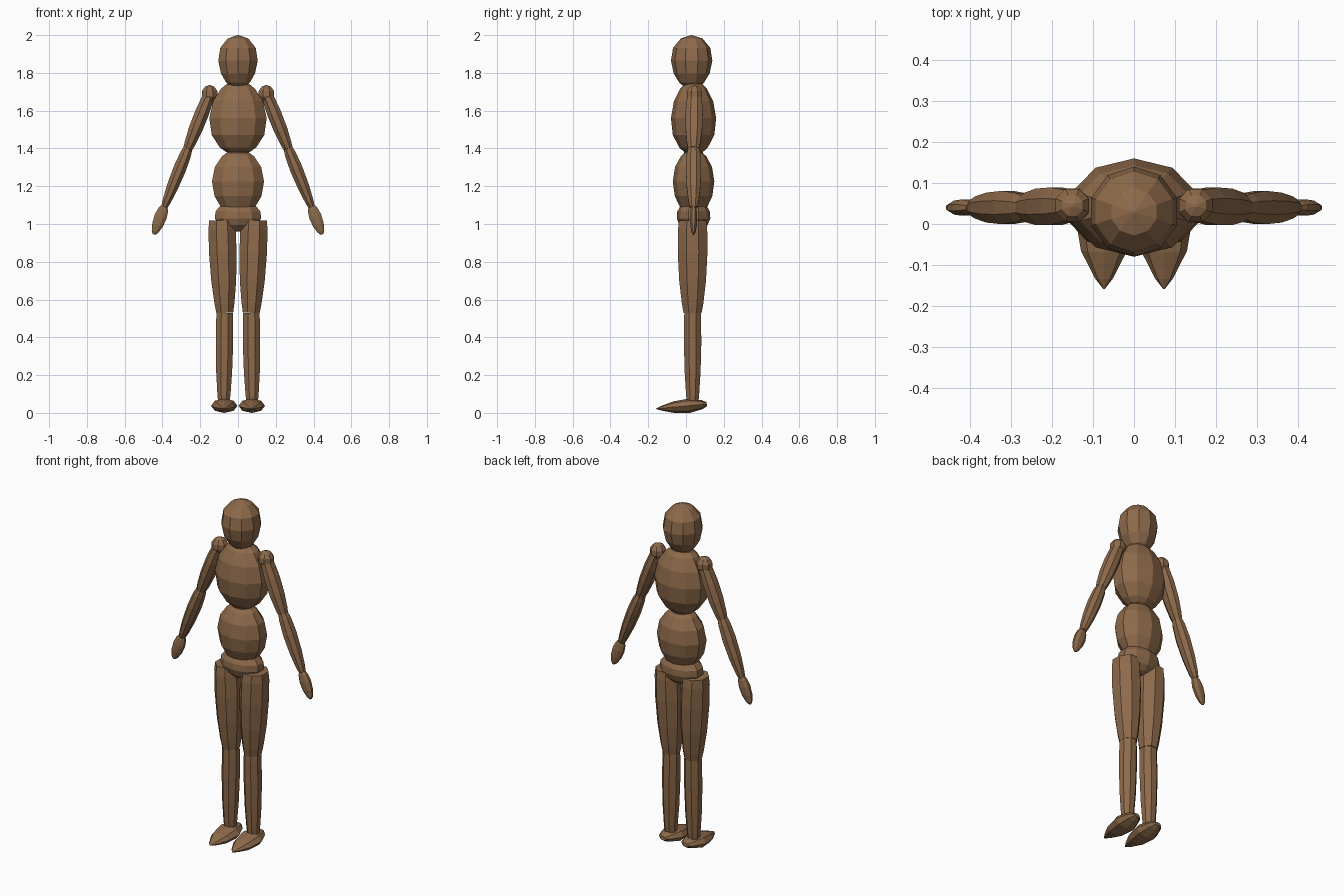
import bpy
import bmesh
from math import sin, cos, pi
from mathutils import Vector

default_cube = bpy.data.objects.get("Cube")
if default_cube:
    bpy.data.objects.remove(default_cube, do_unlink=True)

# Single wood colour
wood = bpy.data.materials.new("brown_wood")
wood.use_nodes = True
wood.diffuse_color = (0.27, 0.145, 0.07, 1)
wood.node_tree.nodes["Principled BSDF"].inputs["Base Color"].default_value = wood.diffuse_color


def swell(t, peak, start_size, end_size, power):
    """Relative radius of an egg-shaped profile that is widest at peak."""
    if t < peak:
        distance, size = (peak - t) / peak, start_size
    else:
        distance, size = (t - peak) / (1 - peak), end_size
    return (1 - (1 - size * size) * distance * distance) ** power


def turned_part(name, start, end, width, depth, peak, start_size, end_size,
                sides=8, phase=0.5, power=0.5, segments=5):
    """Faceted egg-shaped part along a straight axis; width and depth are radii."""
    start, end = Vector(start), Vector(end)
    axis = (end - start).normalized()
    lengthwise = abs(axis.y) > abs(axis.z)
    reference = Vector((0, 0, 1)) if lengthwise else Vector((0, 1, 0))
    across = reference.cross(axis).normalized()
    outward = axis.cross(across)
    bm = bmesh.new()
    rings = []
    for step in range(segments + 1):
        # Rings lie closer together towards both ends
        t = (1 - cos(pi * step / segments)) / 2
        scale = max(swell(t, peak, start_size, end_size, power), 0.03)
        centre = start.lerp(end, t)
        ring = []
        for side in range(sides):
            angle = 2 * pi * (side + phase) / sides
            offset = across * width * cos(angle) + outward * depth * sin(angle)
            ring.append(bm.verts.new(centre + offset * scale))
        rings.append(ring)
    for lower, upper in zip(rings, rings[1:]):
        for i in range(sides):
            j = (i + 1) % sides
            bm.faces.new((lower[i], lower[j], upper[j], upper[i]))
    bm.faces.new(rings[0])
    bm.faces.new(rings[-1])
    bmesh.ops.recalc_face_normals(bm, faces=bm.faces)
    mesh = bpy.data.meshes.new(name)
    bm.to_mesh(mesh)
    bm.free()
    mesh.materials.append(wood)
    part = bpy.data.objects.new(name, mesh)
    bpy.context.collection.objects.link(part)


def trunk_part(name, bottom, top, width, depth, peak, bottom_size, top_size, y=0.04):
    """Upright ten-sided part on the centre line."""
    turned_part(name, (0, y, bottom), (0, y, top), width, depth, peak,
                bottom_size, top_size, sides=10, segments=6)


# Head and trunk, from the top down
trunk_part("head", bottom=1.73, top=2, width=0.11, depth=0.11, peak=0.55,
           bottom_size=0.4, top_size=0, y=0.03)
trunk_part("chest", bottom=1.38, top=1.74, width=0.16, depth=0.12, peak=0.45,
           bottom_size=0.4, top_size=0.4)
trunk_part("waist", bottom=1.34, top=1.42, width=0.06, depth=0.05, peak=0.5,
           bottom_size=1, top_size=1)
trunk_part("abdomen", bottom=1.07, top=1.38, width=0.145, depth=0.11, peak=0.5,
           bottom_size=0.5, top_size=0.4)
trunk_part("pelvis", bottom=0.96, top=1.1, width=0.13, depth=0.09, peak=0.6,
           bottom_size=0.3, top_size=0.7)

# Arms and legs, the same on both sides
for label, sign in (("left", 1), ("right", -1)):

    def joint(x, y, z):
        return Vector((x * sign, y, z))

    def limb(name, start, end, **shape):
        turned_part(label + "_" + name, start, end, **shape)

    shoulder = joint(0.15, 0.045, 1.69)
    elbow = joint(0.265, 0.04, 1.4)
    wrist = joint(0.39, 0.04, 1.09)
    fingertip = joint(0.445, 0.04, 0.945)
    hip = joint(0.086, 0.035, 1.02)
    knee = joint(0.07, 0.035, 0.53)
    ankle = joint(0.075, 0.035, 0.05)
    heel = joint(0.073, 0.11, 0.046)
    toe = joint(0.073, -0.158, 0.022)
    half_ball = Vector((0, 0, 0.045))

    limb("shoulder", shoulder - half_ball, shoulder + half_ball, width=0.046, depth=0.046,
         peak=0.5, start_size=0.4, end_size=0.1)
    limb("upper_arm", shoulder, elbow, width=0.041, depth=0.05,
         peak=0.45, start_size=0.75, end_size=0.65)
    limb("forearm", elbow, wrist, width=0.037, depth=0.044,
         peak=0.3, start_size=0.7, end_size=0.5)
    limb("hand", wrist, fingertip, width=0.036, depth=0.021,
         peak=0.35, start_size=0.6, end_size=0.2)
    limb("thigh", hip, knee, width=0.08, depth=0.086,
         peak=0.2, start_size=0.9, end_size=0.6)
    limb("shin", knee, ankle, width=0.05, depth=0.05,
         peak=0.25, start_size=0.95, end_size=0.65)
    limb("foot", heel, toe, width=0.07, depth=0.038,
         peak=0.35, start_size=0.5, end_size=0, phase=0, power=0.9)
